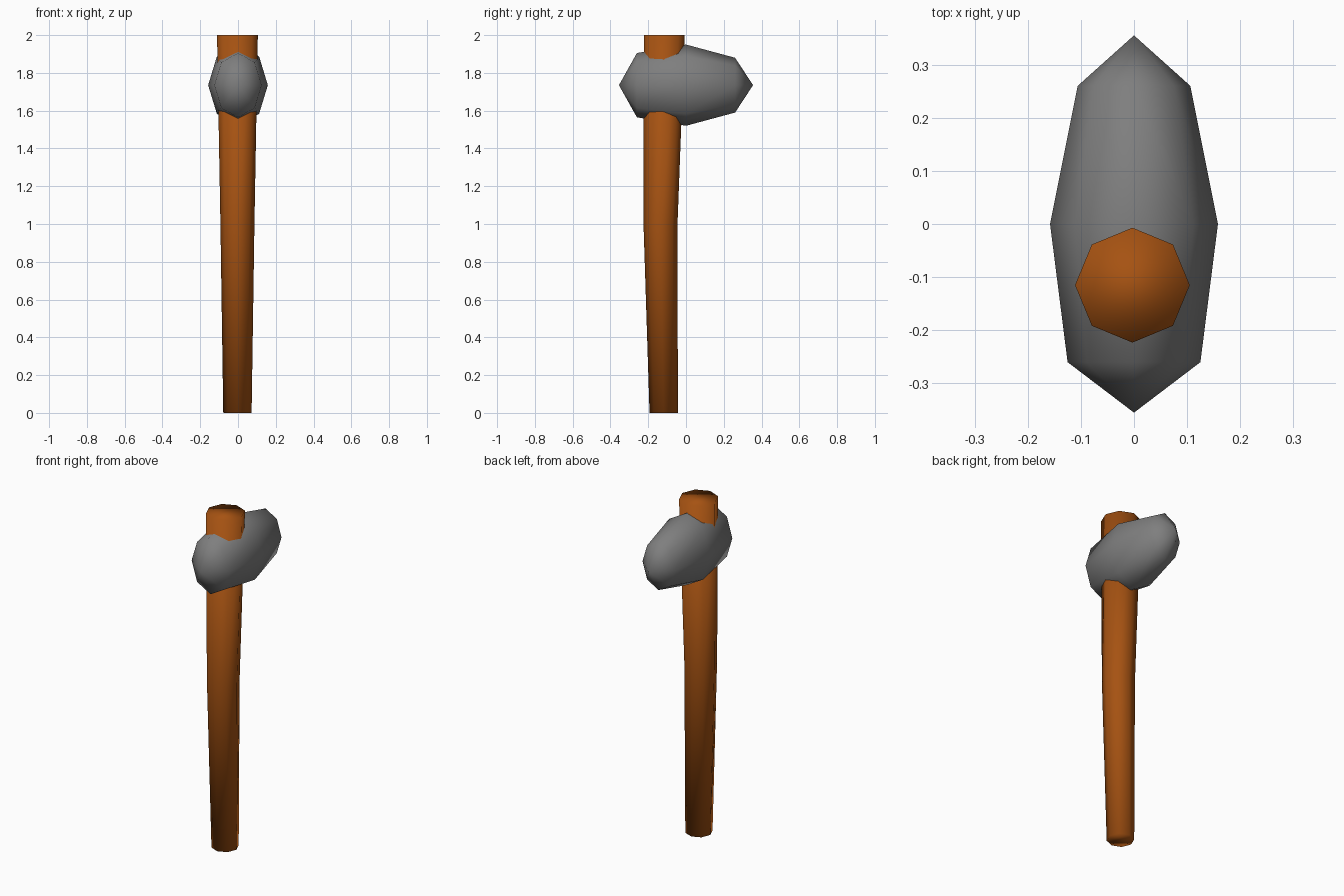
import bpy, bmesh
from math import cos, sin, pi
from mathutils import Vector

cube = bpy.data.objects.get("Cube")
if cube:
    bpy.data.objects.remove(cube, do_unlink=True)

SIDES = 8


def material(name, rgb):
    mat = bpy.data.materials.new(name)
    mat.use_nodes = True
    mat.diffuse_color = (*rgb, 1)
    mat.node_tree.nodes["Principled BSDF"].inputs["Base Color"].default_value = (*rgb, 1)
    return mat


def ring(bm, centre, u, v):
    """Eight-sided loop of vertices spanned by two radius vectors."""
    angles = [2 * pi * i / SIDES for i in range(SIDES)]
    return [bm.verts.new(centre + u * cos(a) + v * sin(a)) for a in angles]


def bridge(bm, loops):
    for a, b in zip(loops, loops[1:]):
        for i in range(SIDES):
            j = (i + 1) % SIDES
            bm.faces.new((a[i], a[j], b[j], b[i]))


def finish(bm, name, mat):
    bmesh.ops.recalc_face_normals(bm, faces=bm.faces[:])
    for face in bm.faces:
        face.smooth = True
    mesh = bpy.data.meshes.new(name)
    bm.to_mesh(mesh)
    bm.free()
    mesh.materials.append(mat)
    obj = bpy.data.objects.new(name, mesh)
    bpy.context.collection.objects.link(obj)
    return obj


X, Y, Z = Vector((1, 0, 0)), Vector((0, 1, 0)), Vector((0, 0, 1))

# Wooden handle: slightly bent, widening upward (height, y centre, radius)
bm = bmesh.new()
loops = [ring(bm, Vector((-0.003, y, z)), X * r, Y * r)
         for z, y, r in [(0, -0.118, 0.075), (1, -0.135, 0.09), (2, -0.115, 0.108)]]
bridge(bm, loops)
bm.faces.new(loops[0])
bm.faces.new(loops[-1])
finish(bm, "handle", material("brown wood", (0.38, 0.085, 0.006)))

# Stone head: faceted ovoid along y, blunter at the front (y, half width, half height)
bm = bmesh.new()
mid = Z * 1.735
loops = [ring(bm, mid + Y * y, X * w, Z * h)
         for y, w, h in [(-0.26, 0.125, 0.17), (0, 0.158, 0.215), (0.26, 0.106, 0.145)]]
bridge(bm, loops)
for loop, y in ((loops[0], -0.355), (loops[-1], 0.355)):
    tip = bm.verts.new(mid + Y * y)
    for i in range(SIDES):
        bm.faces.new((loop[i], loop[(i + 1) % SIDES], tip))
finish(bm, "stone_head", material("grey stone", (0.21, 0.21, 0.21)))
